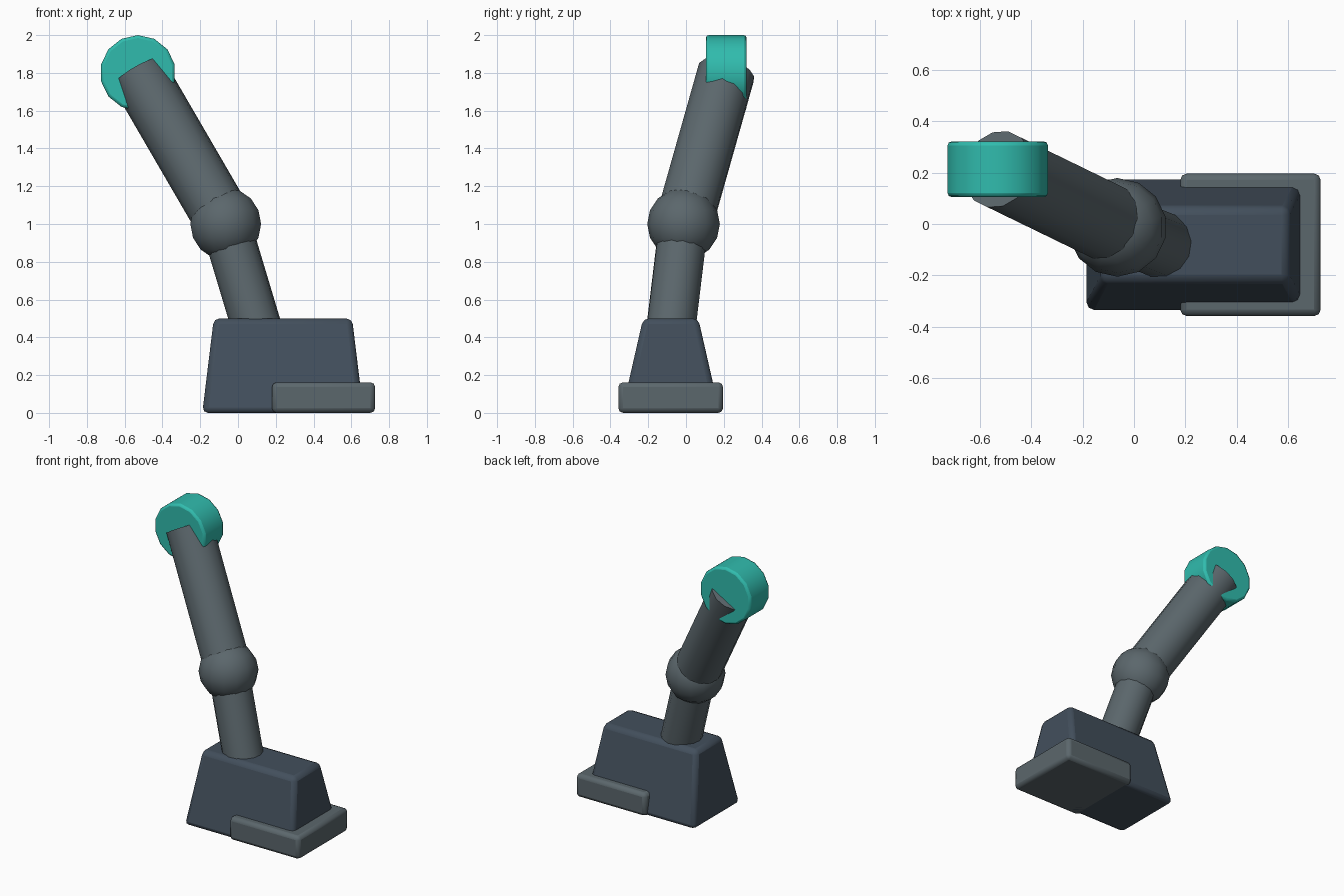
import bpy, bmesh, math
from mathutils import Vector

if "Cube" in bpy.data.objects:
    bpy.data.objects.remove(bpy.data.objects["Cube"])


def material(name, rgb):
    m = bpy.data.materials.new(name)
    m.diffuse_color = (*rgb, 1)
    m.use_nodes = True
    m.node_tree.nodes["Principled BSDF"].inputs["Base Color"].default_value = m.diffuse_color
    return m


slate = material("slate", (0.055, 0.078, 0.107))
steel = material("steel", (0.105, 0.135, 0.15))
teal = material("teal", (0.03, 0.5, 0.42))
SIDES = 14


def finish(name, bm, mat, bevel=0.0):
    bmesh.ops.recalc_face_normals(bm, faces=bm.faces)
    me = bpy.data.meshes.new(name)
    bm.to_mesh(me)
    bm.free()
    me.materials.append(mat)
    ob = bpy.data.objects.new(name, me)
    bpy.context.collection.objects.link(ob)
    if bevel:
        mod = ob.modifiers.new("bevel", 'BEVEL')
        mod.width = bevel
        mod.segments = 2
        mod.limit_method = 'ANGLE'
        mod.angle_limit = math.radians(40)
    bpy.ops.object.select_all(action='DESELECT')
    ob.select_set(True)
    bpy.context.view_layer.objects.active = ob
    bpy.ops.object.shade_smooth_by_angle(angle=math.radians(40))
    return ob


def block(name, center, base, height, mat, bevel, top=None):
    """Box on the ground; top = half sizes of a narrower upper face."""
    top = top or base
    bm = bmesh.new()
    bmesh.ops.create_cube(bm, size=2)
    for v in bm.verts:
        half = top if v.co.z > 0 else base
        v.co = (center[0] + v.co.x * half[0],
                center[1] + v.co.y * half[1],
                height if v.co.z > 0 else 0)
    return finish(name, bm, mat, bevel)


def rod(name, a, b, radius, mat, bevel=0.0, rotation=None):
    a, b = Vector(a), Vector(b)
    bm = bmesh.new()
    bmesh.ops.create_cone(bm, cap_ends=True, segments=SIDES, radius1=radius,
                          radius2=radius, depth=(b - a).length)
    ob = finish(name, bm, mat, bevel)
    ob.location = (a + b) / 2
    ob.rotation_euler = rotation or (b - a).to_track_quat('Z', 'Y').to_euler()
    return ob


KNEE = (-0.065, -0.013, 1.0)
HIP = (-0.53, 0.213, 1.8)

# Foot: tapered block with a toe guard around the front
block("foot", (0.238, -0.081), (0.427, 0.26), 0.5, slate, 0.03, top=(0.366, 0.146))
block("toe_guard", (0.453, -0.081), (0.273, 0.277), 0.162, steel, 0.025)

# Leg segments
rod("shin", (0.109, -0.083, 0.42), KNEE, 0.132, steel)
rod("thigh", KNEE, HIP, 0.154, steel)

# Knee ball
bm = bmesh.new()
bmesh.ops.create_uvsphere(bm, u_segments=SIDES, v_segments=8, radius=0.192)
finish("knee_ball", bm, steel).location = KNEE

# Hip disc, axis along y
rod("hip_disc", (HIP[0], 0.321, HIP[2]), (HIP[0], 0.105, HIP[2]), 0.2, teal, 0.015,
    rotation=(math.pi / 2, 0, 0))
